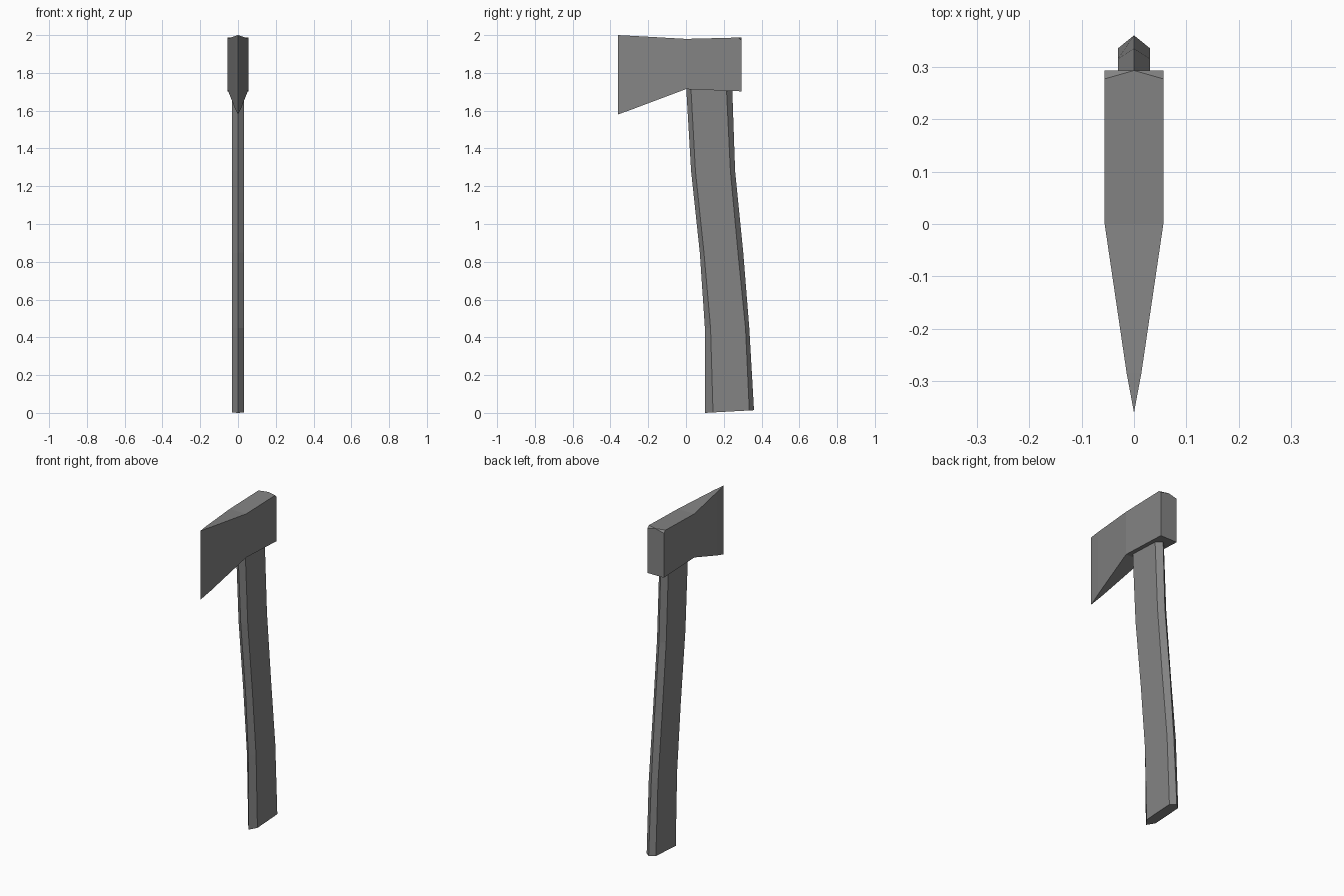
import bpy, bmesh

if "Cube" in bpy.data.objects:
    bpy.data.objects.remove(bpy.data.objects["Cube"])

# Dark grey material shared by both parts
dark = bpy.data.materials.new("dark_grey")
dark.diffuse_color = (0.23, 0.23, 0.23, 1)
dark.use_nodes = True
dark.node_tree.nodes["Principled BSDF"].inputs["Base Color"].default_value = dark.diffuse_color


def loft(name, rings):
    """Join matching rings of points with quads and cap both ends."""
    bm = bmesh.new()
    vs = [[bm.verts.new(p) for p in ring] for ring in rings]
    n = len(vs[0])
    for a, b in zip(vs, vs[1:]):
        for i in range(n):
            j = (i + 1) % n
            bm.faces.new((a[i], a[j], b[j], b[i]))
    bm.faces.new(vs[0])
    bm.faces.new(vs[-1])
    bmesh.ops.remove_doubles(bm, verts=bm.verts, dist=0.0005)
    bmesh.ops.recalc_face_normals(bm, faces=bm.faces)
    mesh = bpy.data.meshes.new(name)
    bm.to_mesh(mesh)
    bm.free()
    mesh.materials.append(dark)
    ob = bpy.data.objects.new(name, mesh)
    bpy.context.collection.objects.link(ob)
    return ob


# Handle: curved hexagonal shaft (z, front ridge, front side, back side, back ridge)
stations = [
    (0.0, 0.10, 0.143, 0.335, 0.36),
    (0.45, 0.10, 0.130, 0.315, 0.335),
    (0.85, 0.073, 0.095, 0.275, 0.303),
    (1.28, 0.027, 0.050, 0.235, 0.260),
    (1.74, 0.0, 0.025, 0.213, 0.244),
]
rings = []
for z, f, fs, bs, b in stations:
    # the butt end tilts up slightly toward the back
    tilt = 0.055 if z == 0 else 0.0
    ring = [(0, f), (0.031, fs), (0.031, bs), (0, b), (-0.031, bs), (-0.031, fs)]
    rings.append([(x, y, z + tilt * (y - f)) for x, y in ring])
loft("handle", rings)

# Axe head: flared blade, block and poll (y, half width, bottom, top)
sections = [
    (-0.36, 0.0, 1.58, 2.0),
    (-0.285, 0.014, 1.607, 1.996),
    (0.0, 0.056, 1.714, 1.98),
    (0.277, 0.056, 1.703, 1.987),
]
rings = [[(-w, y, lo), (0, y, lo), (w, y, lo), (w, y, hi), (0, y, hi), (-w, y, hi)]
         for y, w, lo, hi in sections]
# poll: outer top corners drop, the top centre reaches the back (corner chamfers)
y, w, lo, hi = 0.293, 0.056, 1.702, 1.987
rings[-1][4] = (0, y, hi)
rings.append([(-w, y, lo), (0, y, lo), (w, y, lo),
              (w, y, hi - 0.014), (0, y, hi), (-w, y, hi - 0.014)])
loft("axe_head", rings)
